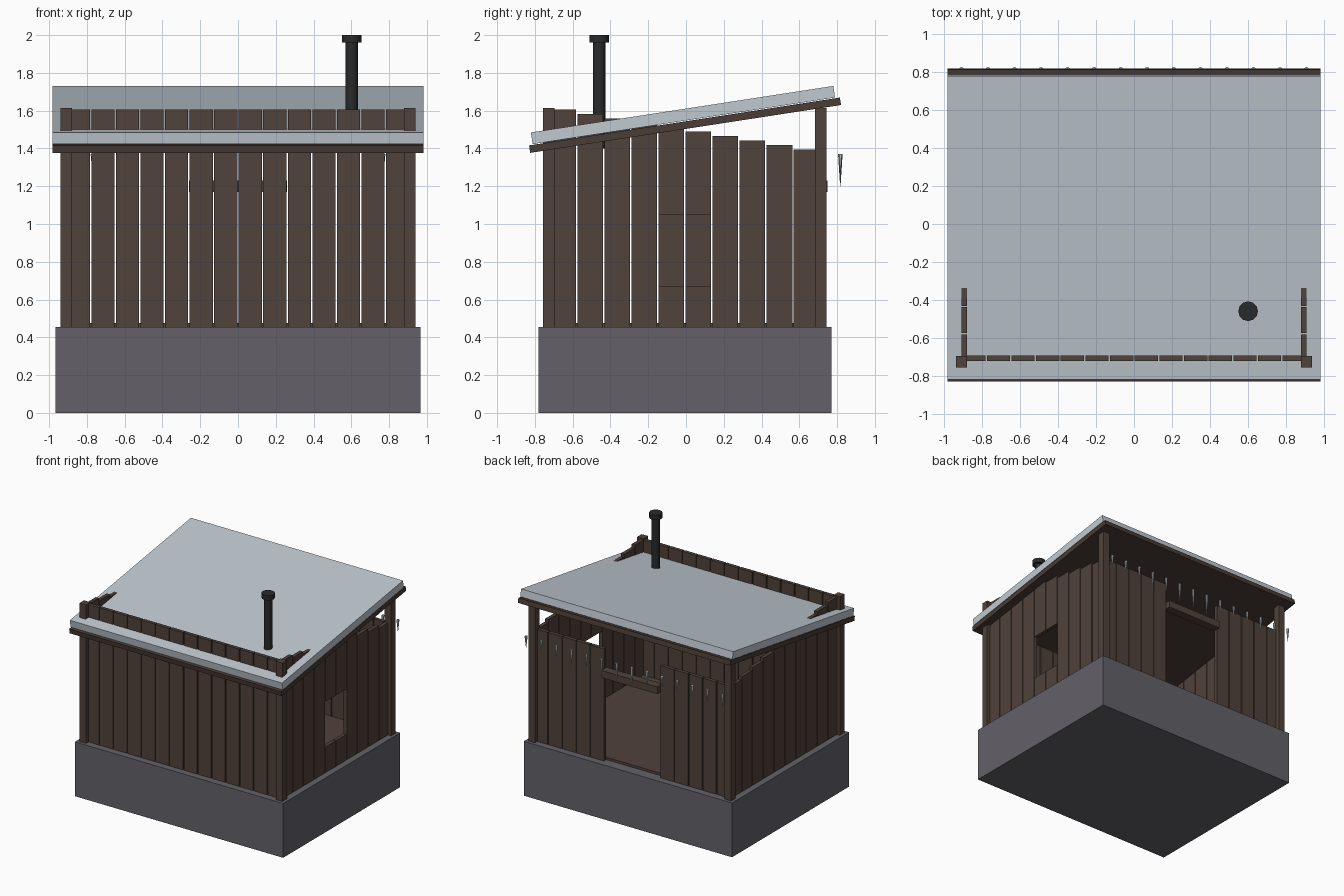
import bpy, bmesh, math, random
from mathutils import Matrix

random.seed(4)
if "Cube" in bpy.data.objects:
    bpy.data.objects.remove(bpy.data.objects["Cube"], do_unlink=True)

Y0 = -0.006          # hut body sits slightly forward of centre
BASE_TOP = 0.455


def material(name, r, g, b):
    m = bpy.data.materials.new(name)
    m.use_nodes = True
    m.diffuse_color = (r, g, b, 1)
    m.node_tree.nodes["Principled BSDF"].inputs["Base Color"].default_value = (r, g, b, 1)
    return m


wood = material("brown wood", 0.08, 0.054, 0.043)
roof_wood = material("dark roof wood", 0.067, 0.045, 0.035)
stone = material("grey stone", 0.125, 0.12, 0.14)
snow = material("snow", 0.53, 0.59, 0.64)
metal = material("black metal", 0.022, 0.023, 0.025)
ice = material("ice", 0.5, 0.58, 0.64)


def finish(name, bm, mat):
    mesh = bpy.data.meshes.new(name)
    bm.to_mesh(mesh)
    bm.free()
    mesh.materials.append(mat)
    ob = bpy.data.objects.new(name, mesh)
    bpy.context.collection.objects.link(ob)
    return ob


def add_box(bm, centre, size):
    bmesh.ops.create_cube(bm, size=1,
                          matrix=Matrix.Translation(centre) @ Matrix.Diagonal((*size, 1)))


def box(name, centre, size, mat):
    bm = bmesh.new()
    add_box(bm, centre, size)
    return finish(name, bm, mat)


def upright(bm, x, y, z0, z1, sx, sy):
    add_box(bm, (x, y + Y0, (z0 + z1) / 2), (sx, sy, z1 - z0))


# Stone base and wooden floor
box("base", (0, Y0, BASE_TOP / 2), (1.93, 1.55, BASE_TOP), stone)
box("floor", (0, Y0, 0.462), (1.76, 1.37, 0.026), wood)

# Corner posts
bm = bmesh.new()
for sx in (-1, 1):
    for sy in (-1, 1):
        upright(bm, sx * 0.91, sy * 0.72, BASE_TOP, 1.615, 0.06, 0.06)
finish("corner_posts", bm, wood)

# Front wall, and back wall with a four-plank doorway
front, back = bmesh.new(), bmesh.new()
for i in range(14):
    x = (i - 6.5) * 0.13
    upright(front, x, -0.702, BASE_TOP, 1.606, 0.123, 0.03)
    if not 5 <= i <= 8:
        upright(back, x, 0.702, BASE_TOP, 1.395, 0.123, 0.03)
finish("front_wall", front, wood)
finish("back_wall", back, wood)
box("door_lintel", (0, 0.72 + Y0, 1.2), (0.52, 0.07, 0.06), wood)

# Side walls step down to the back; the left one has a window
for name, side in (("left_wall", 1), ("right_wall", -1)):
    bm = bmesh.new()
    for i in range(10):
        y = (i - 4.5) * 0.143
        top = 1.606 - i * 0.0235
        spans = [(BASE_TOP, top)]
        if side == 1 and i in (4, 5):
            spans = [(BASE_TOP, 0.67), (1.05, top)]
        for z0, z1 in spans:
            upright(bm, side * 0.896, y, z0, z1, 0.03, 0.136)
    finish(name, bm, wood)

# Sloping roof board and snow layer
tilt = math.radians(8.75)
for name, centre, size, mat in (
        ("roof_board", (0, -0.005, 1.523), (1.966, 1.665, 0.04), roof_wood),
        ("roof_snow", (0, -0.016, 1.577), (1.966, 1.62, 0.062), snow)):
    ob = box(name, (0, 0, 0), size, mat)
    ob.location = centre
    ob.rotation_euler.x = tilt

# Stove pipe with cap
bm = bmesh.new()
for radius, z0, z1 in ((0.033, 1.4, 1.965), (0.052, 1.96, 2.0)):
    bmesh.ops.create_cone(bm, cap_ends=True, segments=12, radius1=radius, radius2=radius,
                          depth=z1 - z0, matrix=Matrix.Translation((0.602, -0.46, (z0 + z1) / 2)))
pipe = finish("stove_pipe", bm, metal)
bpy.context.view_layer.objects.active = pipe
pipe.select_set(True)
bpy.ops.object.shade_smooth_by_angle(angle=math.radians(40))
pipe.select_set(False)

# Row of icicles along the back
bm = bmesh.new()
for i in range(14):
    length = random.uniform(0.09, 0.18)
    bmesh.ops.create_cone(bm, cap_ends=True, segments=6, radius1=0.001, radius2=0.012, depth=length,
                          matrix=Matrix.Translation(((i - 6.5) * 0.14, 0.817, 1.37 - length / 2)))
finish("icicles", bm, ice)
